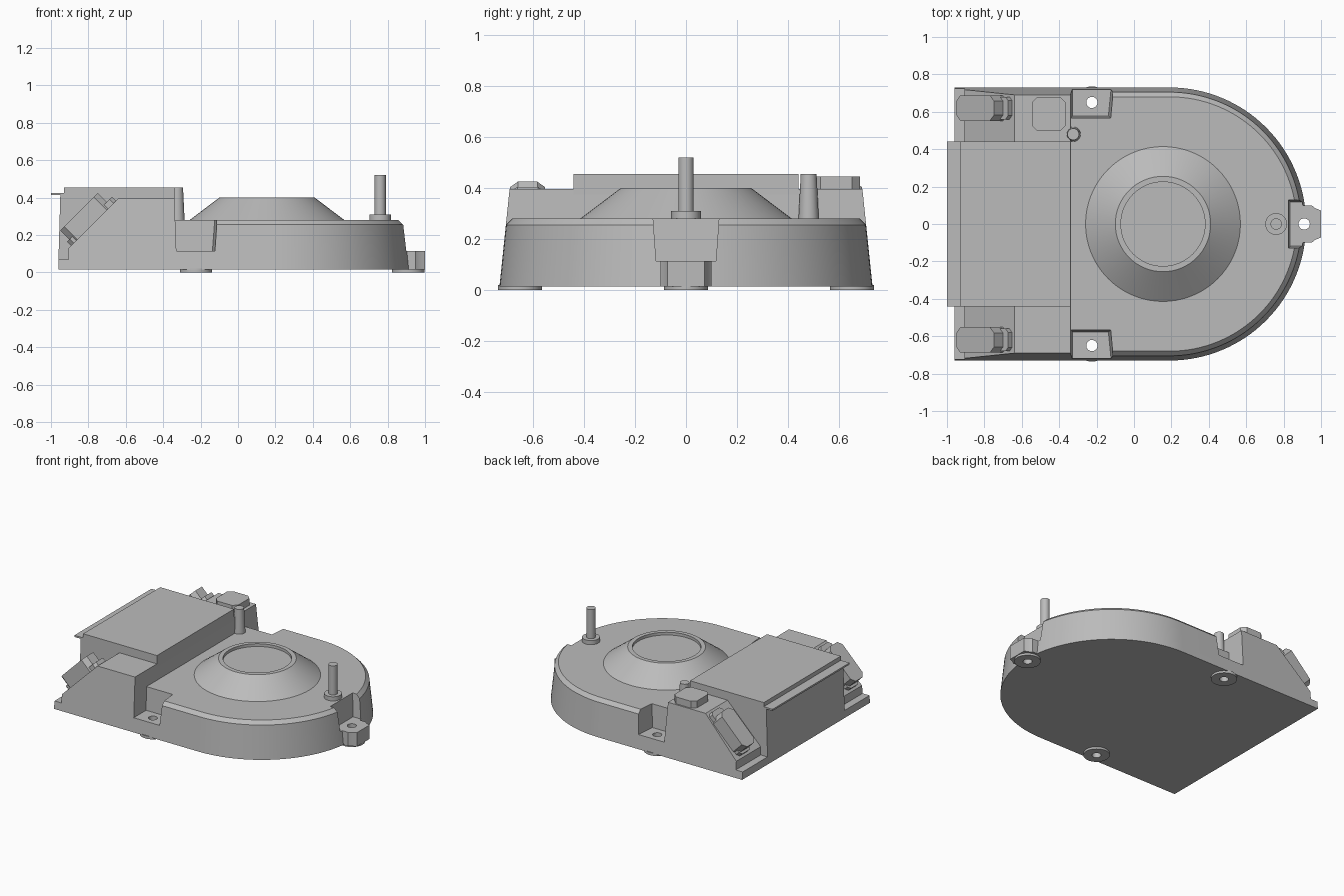
import bpy, bmesh
from math import sin, cos, pi, radians

cube = bpy.data.objects.get("Cube")
if cube:
    bpy.data.objects.remove(cube)

grey = bpy.data.materials.new("plain grey")
grey.use_nodes = True
grey.diffuse_color = (0.5, 0.5, 0.5, 1)
grey.node_tree.nodes["Principled BSDF"].inputs["Base Color"].default_value = (0.5, 0.5, 0.5, 1)


def loft(name, rings):
    """Skin a list of equal-length rings and cap both ends."""
    bm = bmesh.new()
    loops = [[bm.verts.new(p) for p in ring] for ring in rings]
    n = len(loops[0])
    for a, b in zip(loops, loops[1:]):
        for i in range(n):
            j = (i + 1) % n
            bm.faces.new((a[i], a[j], b[j], b[i]))
    bm.faces.new(loops[0])
    bm.faces.new(loops[-1])
    bmesh.ops.recalc_face_normals(bm, faces=bm.faces)
    mesh = bpy.data.meshes.new(name)
    bm.to_mesh(mesh)
    bm.free()
    mesh.materials.append(grey)
    obj = bpy.data.objects.new(name, mesh)
    bpy.context.collection.objects.link(obj)
    return obj


def prism(name, outline, z0, z1):
    return loft(name, [[(x, y, z) for x, y in outline] for z in (z0, z1)])


def turned(name, x, y, profile, n=48):
    """Round part from (radius, height) pairs."""
    return loft(name, [[(x + r * cos(2 * pi * i / n), y + r * sin(2 * pi * i / n), z)
                        for i in range(n)] for r, z in profile])


def octagon(a, b, c):
    return [(a, c - b), (a, b - c), (a - c, b), (c - a, b),
            (-a, b - c), (-a, c - b), (c - a, -b), (a - c, -b)]


def cut(obj, cutters):
    for c in cutters:
        mod = obj.modifiers.new("cut", 'BOOLEAN')
        mod.operation, mod.solver, mod.object = 'DIFFERENCE', 'EXACT', c
    bpy.context.view_layer.update()
    graph = bpy.context.evaluated_depsgraph_get()
    mesh = bpy.data.meshes.new_from_object(obj.evaluated_get(graph))
    obj.modifiers.clear()
    obj.data = mesh


def half_width(z):
    return 0.73 - 0.104 * (z - 0.015)


def d_ring(inset, z, n=64):
    """Straight-sided outline with a round right end."""
    r = 0.73 - inset
    arc = [(0.19 + r * sin(pi * i / n), r * cos(pi * i / n), z) for i in range(n + 1)]
    return [(-0.36, r, z)] + arc + [(-0.36, -r, z)]


# Main housing with drafted wall and chamfered rim
housing = loft("housing", [d_ring(0, 0.015), d_ring(0.025, 0.255), d_ring(0.05, 0.28)])

# Pockets above the screw holes
pockets = []
for s in (1, -1):
    rings = [[(-0.4, s * y, z), (x, s * y, z), (x + 0.022, s * 0.8, z), (-0.4, s * 0.8, z)]
             for x, y, z in ((-0.137, 0.578, 0.115), (-0.123, 0.565, 0.3))]
    pockets.append(loft("pocket_cutter", rings))
pockets.append(loft("pocket_cutter", [
    [(x, -y, z), (1.1, -y, z), (1.1, y, z), (x, y, z)]
    for x, y, z in ((0.838, 0.117, 0.115), (0.825, 0.13, 0.3))]))

# Mounting tab on the round end
half_tab = [(0.86, 0.1), (0.95, 0.1), (0.968, 0.085), (1.0, 0.072)]
tab = prism("mounting_tab", half_tab + [(x, -y) for x, y in reversed(half_tab)], 0.015, 0.115)

# Feet and screw holes
spots = [(-0.225, 0.65), (-0.225, -0.65), (0.91, 0)]
holes = [turned("hole_cutter", x, y, [(0.03, -0.1), (0.03, 0.2)], 32) for x, y in spots]
feet = [turned("foot", x, y, [(0.086, 0), (0.086, 0.02)]) for x, y in spots]
cut(housing, pockets + holes)
cut(tab, holes[2:])
for foot, hole in zip(feet, holes):
    cut(foot, [hole])
for c in pockets + holes:
    bpy.data.objects.remove(c)

# Sloped shoulders on both sides
shoulder = [(-0.96, 0.015), (-0.96, 0.07), (-0.905, 0.07), (-0.905, 0.13),
            (-0.64, 0.395), (-0.34, 0.395), (-0.326, 0.015)]
loft("shoulders", [[(x, s * half_width(z), z) for x, z in shoulder] for s in (-1, 1)])

# Central raised box with thin overhanging lip
box = [(-0.96, 0.016), (-0.96, 0.07), (-0.95, 0.415), (-0.93, 0.415),
       (-0.93, 0.455), (-0.34, 0.455), (-0.336, 0.016)]
loft("raised_box", [[(x, y, z) for x, z in box] for y in (-0.44, 0.44)])
prism("box_lip", [(-1, -0.44), (-0.92, -0.44), (-0.92, 0.44), (-1, 0.44)], 0.413, 0.425)

# Angled connectors on the slopes
for s in (1, -1):
    base = prism("connector_base", octagon(0.17, 0.06, 0.02), -0.01, 0.03)
    body = prism("connector_body", octagon(0.142, 0.068, 0.03), 0, 0.098)
    for part, shift in ((base, 0), (body, -0.008)):
        part.rotation_euler = (0, radians(-45), 0)
        part.location = (-0.772 + shift, s * 0.62, 0.263 + shift)

# Chamfered button on the left shoulder
button = prism("button", octagon(0.09, 0.092, 0.03), 0.39, 0.445)
button.location = (-0.455, 0.588, 0)

# Conical hub with shallow recess, guide post and pin
turned("conical_hub", 0.155, 0, [(0.418, 0.277), (0.255, 0.4), (0.225, 0.4), (0.225, 0.38)], 72)
turned("guide_post", -0.325, 0.48, [(0.04, 0.27), (0.031, 0.455)], 32)
turned("pin_collar", 0.76, 0, [(0.058, 0.27), (0.058, 0.31)])
turned("pin", 0.76, 0, [(0.03, 0.3), (0.03, 0.52)], 32)

# Smooth the round walls, keep edges sharp
bpy.ops.object.select_all(action='DESELECT')
for obj in bpy.context.collection.objects:
    if obj.type == 'MESH' and obj.data.materials and obj.data.materials[0] == grey:
        obj.select_set(True)
        bpy.context.view_layer.objects.active = obj
bpy.ops.object.shade_smooth_by_angle(angle=radians(20))
